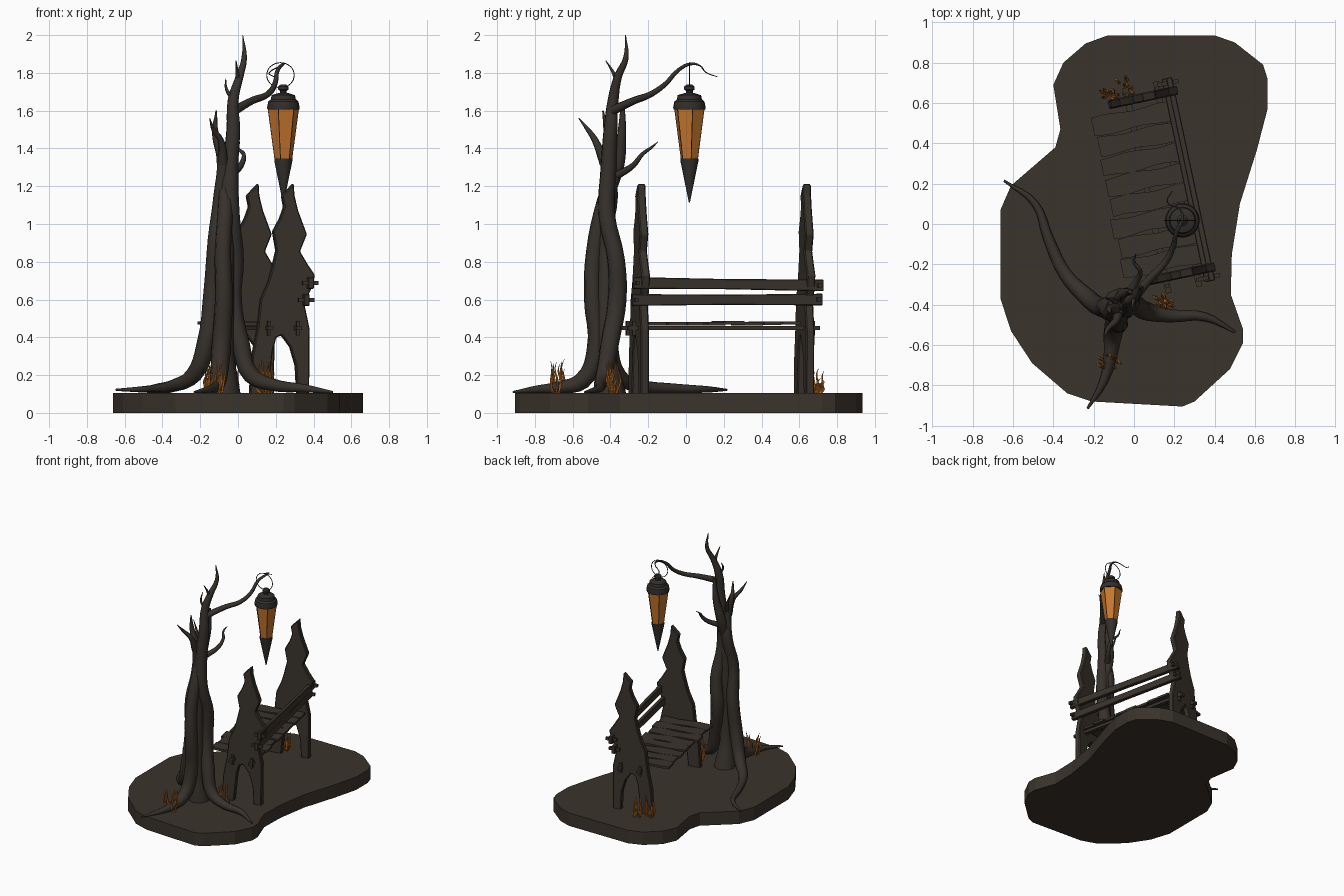
import bpy, bmesh, math, random
from mathutils import Matrix, Vector

if "Cube" in bpy.data.objects:
    bpy.data.objects.remove(bpy.data.objects["Cube"])

random.seed(4)

def mat(name, rgb):
    m = bpy.data.materials.new(name)
    m.diffuse_color = (*rgb, 1)
    m.use_nodes = True
    m.node_tree.nodes["Principled BSDF"].inputs["Base Color"].default_value = m.diffuse_color
    return m

WOOD = mat("dark wood", (0.042, 0.033, 0.025))
BARK = mat("dark bark", (0.038, 0.031, 0.025))
METAL = mat("dark iron", (0.032, 0.028, 0.025))
AMBER = mat("amber", (0.56, 0.18, 0.025))

# bench space: x across the seat, y along it
BENCH = Matrix.Translation((0.2, -0.255, 0)) @ Matrix.Rotation(math.radians(12), 4, 'Z')

def finish(bm, name, material, matrix=None):
    bmesh.ops.recalc_face_normals(bm, faces=bm.faces)
    me = bpy.data.meshes.new(name)
    bm.to_mesh(me)
    bm.free()
    me.materials.append(material)
    ob = bpy.data.objects.new(name, me)
    bpy.context.collection.objects.link(ob)
    if matrix:
        ob.matrix_world = matrix
    return ob

def smooth(ob, deg=40):
    bpy.ops.object.select_all(action='DESELECT')
    ob.select_set(True)
    bpy.context.view_layer.objects.active = ob
    bpy.ops.object.shade_smooth_by_angle(angle=math.radians(deg))

def prism(name, pts, depth, material, matrix=None, bevel=0.0):
    """Extrude a closed 3D outline by a vector."""
    bm = bmesh.new()
    f = bm.faces.new([bm.verts.new(p) for p in pts])
    r = bmesh.ops.extrude_face_region(bm, geom=[f])
    bmesh.ops.translate(bm, vec=depth, verts=[v for v in r['geom'] if isinstance(v, bmesh.types.BMVert)])
    ob = finish(bm, name, material, matrix)
    if bevel:
        b = ob.modifiers.new("bevel", 'BEVEL')
        b.width, b.segments = bevel, 1
    return ob

def box(name, c, size, material, matrix):
    bm = bmesh.new()
    bmesh.ops.create_cube(bm, size=1, matrix=Matrix.Translation(c) @ Matrix.Diagonal((*size, 1)))
    return finish(bm, name, material, matrix)

def tubes(name, paths, material, sides=2, res=4):
    """Tapered tubes; each path is a list of (x, y, z, radius)."""
    cu = bpy.data.curves.new(name, 'CURVE')
    cu.dimensions = '3D'
    cu.bevel_depth, cu.bevel_resolution, cu.resolution_u = 1.0, sides, res
    cu.use_fill_caps = True
    for path in paths:
        sp = cu.splines.new('BEZIER')
        sp.bezier_points.add(len(path) - 1)
        for bp, p in zip(sp.bezier_points, path):
            bp.co, bp.radius = p[:3], p[3]
            bp.handle_left_type = bp.handle_right_type = 'AUTO'
    ob = bpy.data.objects.new(name, cu)
    bpy.context.collection.objects.link(ob)
    bpy.ops.object.select_all(action='DESELECT')
    ob.select_set(True)
    bpy.context.view_layer.objects.active = ob
    bpy.ops.object.convert(target='MESH')
    ob = bpy.context.object
    ob.data.materials.clear()
    ob.data.materials.append(material)
    smooth(ob, 50)
    return ob

def lathe(name, profile, n, material, loc, turn=0.0):
    bm = bmesh.new()
    rings = [[bm.verts.new((loc[0] + r * math.cos(turn + math.tau * i / n),
                            loc[1] + r * math.sin(turn + math.tau * i / n), z)) for i in range(n)]
             for r, z in profile]
    for a, b in zip(rings, rings[1:]):
        for i in range(n):
            bm.faces.new((a[i], a[(i + 1) % n], b[(i + 1) % n], b[i]))
    bm.faces.new(rings[0])
    bm.faces.new(rings[-1])
    return finish(bm, name, material)

# ground slab
outline = [(-.13, .935), (.40, .935), (.50, .90), (.64, .79), (.662, .72), (.662, .57), (.61, .37), (.525, .10),
           (.485, -.15), (.48, -.35), (.54, -.52), (.54, -.59), (.475, -.72), (.30, -.88), (.24, -.905),
           (-.21, -.88), (-.33, -.84), (-.505, -.69), (-.61, -.53), (-.662, -.37), (-.662, .07), (-.61, .19),
           (-.39, .38), (-.365, .47), (-.40, .69), (-.35, .80), (-.24, .895)]
prism("ground_slab", [(x, y, 0) for x, y in outline], (0, 0, .105), WOOD)

# flame-shaped bench ends with an arched foot
flame = [(-.143, .10), (-.13, .30), (-.10, .46), (-.085, .60), (-.045, .69), (-.024, .76), (.0, .86), (-.018, .96),
         (.02, 1.03), (.042, 1.09), (.03, 1.15), (.094, 1.215), (.098, 1.15), (.118, 1.07), (.165, .945),
         (.128, .855), (.17, .785), (.208, .73), (.195, .67), (.15, .58), (.168, .50), (.18, .44),
         (.177, .10), (.113, .10), (.105, .25), (.075, .35), (.03, .41), (.0, .40), (-.02, .33), (-.045, .10)]
for name, t in (("near_bench_end", -.022), ("far_bench_end", .873)):
    prism(name, [(s, t, z) for s, z in flame], (0, .045, 0), WOOD, BENCH, .006)

# seat slats with wavy edges
N = 8
for i in range(N):
    t0 = .035 + i * .103
    ph, ph2 = random.uniform(0, 6), random.uniform(0, 6)
    s0, s1 = -.245 + random.uniform(-.015, .015), .15 + random.uniform(-.01, .01)
    S = [s0 + (s1 - s0) * k / 8 for k in range(9)]
    z = .462 + random.uniform(0, .006)
    pts = [(s, t0 + .006 * math.sin(s * 22 + ph), z) for s in S]
    pts += [(s, t0 + .092 + .006 * math.sin(s * 22 + ph2), z) for s in reversed(S)]
    prism(f"seat_slat_{i + 1}", pts, (0, 0, .018), WOOD, BENCH)

# rails under the seat, with pegs outside the ends
for i, s in enumerate((-.045, .11)):
    box(f"seat_rail_{i + 1}", (s, .44, .45), (.03, 1.04, .022), WOOD, BENCH)
    for j, t in enumerate((-.045, .925)):
        box(f"seat_peg_{i + 1}_{j + 1}", (s, t, .448), (.018, .018, .075), WOOD, BENCH)

# two back rails, with pegs outside the ends
for i, (s, z0, z1) in enumerate(((.178, .688, .675), (.155, .598, .6))):
    h = .031
    prism(f"back_rail_{i + 1}", [(s - .015, -.065, z0 - h), (s - .015, .45, (z0 + z1) / 2 - h + .004),
          (s - .015, .965, z1 - h), (s - .015, .965, z1 + h), (s - .015, .45, (z0 + z1) / 2 + h - .004),
          (s - .015, -.065, z0 + h)], (.03, 0, 0), WOOD, BENCH, .004)
    for j, (t, z) in enumerate(((-.045, z0), (.94, z1))):
        box(f"back_peg_{i + 1}_{j + 1}", (s, t, z), (.085, .02, .022), WOOD, BENCH)

# tree: three twisting trunks, each growing out of one root
tubes("left_trunk", [[(-.645, .215, .122, .006), (-.49, .10, .125, .018), (-.425, -.07, .13, .026),
      (-.34, -.25, .145, .034), (-.235, -.36, .20, .044), (-.17, -.41, .36, .05), (-.135, -.41, .65, .047),
      (-.115, -.44, .92, .045), (-.09, -.40, 1.15, .04), (-.08, -.42, 1.34, .033), (-.12, -.42, 1.48, .018),
      (-.115, -.44, 1.60, .004)]], BARK)
tubes("right_trunk", [[(.50, -.535, .11, .006), (.35, -.46, .13, .022), (.18, -.455, .15, .033),
      (.07, -.435, .20, .045), (.015, -.405, .36, .05), (-.03, -.365, .60, .052), (-.015, -.37, .81, .048),
      (-.035, -.42, 1.05, .046), (-.04, -.41, 1.30, .044), (-.025, -.40, 1.50, .038), (-.025, -.385, 1.66, .03),
      (.008, -.36, 1.78, .022), (.033, -.318, 1.88, .015), (.025, -.32, 2.0, .002)]], BARK)
tubes("front_trunk", [[(-.23, -.915, .11, .006), (-.155, -.79, .125, .02), (-.12, -.67, .135, .032),
      (-.105, -.55, .17, .046), (-.09, -.475, .33, .052), (-.075, -.495, .62, .047), (-.08, -.485, .86, .044),
      (-.065, -.43, 1.12, .043), (-.06, -.36, 1.32, .036), (-.03, -.34, 1.48, .024), (-.02, -.335, 1.64, .01)]], BARK)
tubes("trunk_core", [[(-.07, -.40, .09, .085), (-.07, -.42, .30, .05), (-.065, -.42, .9, .045),
      (-.05, -.41, 1.4, .035)]], BARK)

# bare branches
tubes("bare_branches", [
    [(-.08, -.43, 1.32, .028), (-.09, -.48, 1.44, .018), (-.13, -.52, 1.50, .012), (-.15, -.568, 1.56, .002)],
    [(-.04, -.36, 1.26, .022), (.015, -.28, 1.31, .016), (.03, -.23, 1.37, .011), (.0, -.19, 1.40, .008),
     (.01, -.148, 1.435, .002)],
    [(.0, -.365, 1.76, .014), (-.005, -.39, 1.81, .008), (-.01, -.425, 1.865, .002)],
    [(-.025, -.385, 1.66, .014), (-.06, -.39, 1.71, .008), (-.065, -.36, 1.77, .002)],
    [(-.08, -.42, 1.34, .02), (-.10, -.38, 1.42, .012), (-.14, -.37, 1.53, .002)]], BARK)

# long branch that carries the lantern, curling to a thin tip
tubes("lantern_branch", [[(-.02, -.39, 1.60, .026), (.08, -.27, 1.655, .02), (.155, -.19, 1.685, .017),
      (.195, -.11, 1.74, .014), (.21, -.04, 1.815, .011), (.24, .03, 1.848, .008), (.23, .07, 1.84, .004),
      (.165, .11, 1.80, .003), (.19, .165, 1.78, .002)]], BARK)

# lantern: ring, knob, cap, amber panes, pointed foot
LX, LY = .24, .018
ring = [(LX - .015 + .073 * math.cos(a), LY, 1.788 + .066 * math.sin(a), .0028)
        for a in (math.tau * k / 16 for k in range(17))]
tubes("hanging_ring", [ring], METAL, 1, 2)
smooth(lathe("lantern_cap", [(.084, 1.605), (.086, 1.618), (.08, 1.648), (.066, 1.66), (.062, 1.682), (.03, 1.692),
       (.018, 1.695), (.018, 1.705), (.028, 1.712), (.028, 1.727), (.015, 1.738)], 20, METAL, (LX, LY)), 35)
lathe("lantern_glass", [(.046, 1.345), (.082, 1.607)], 6, AMBER, (LX, LY), .2)
bars = []
for k in range(6):
    c, s = math.cos(.2 + math.tau * k / 6), math.sin(.2 + math.tau * k / 6)
    bars.append([(LX + .046 * c, LY + .046 * s, 1.345, .002), (LX + .082 * c, LY + .082 * s, 1.607, .002)])
tubes("glass_bars", bars, METAL, 0, 1)
smooth(lathe("lantern_foot", [(.003, 1.115), (.048, 1.335), (.048, 1.348)], 12, METAL, (LX, LY)), 35)

# amber grass tufts
for i, (x, y, h) in enumerate(((-.12, .63, .17), (-.04, .67, .14), (.145, -.375, .19), (-.12, -.69, .19))):
    blades = []
    for k in range(13):
        a, r = random.uniform(0, math.tau), random.uniform(.005, .04)
        bx, by, hh = x + r * math.cos(a), y + r * math.sin(a), h * random.uniform(.4, 1)
        dx, dy = .025 * math.cos(a), .025 * math.sin(a)
        w = random.uniform(-.008, .008)
        blades.append([(bx, by, .10, .006), (bx + dx * .7 + w, by + dy * .7 - w, .10 + hh * .4, .0065),
                       (bx + dx * .6 - w, by + dy * .6 + w, .10 + hh * .75, .004), (bx + dx, by + dy, .10 + hh, .0006)])
    tubes(f"grass_tuft_{i + 1}", blades, AMBER, 1, 3)
